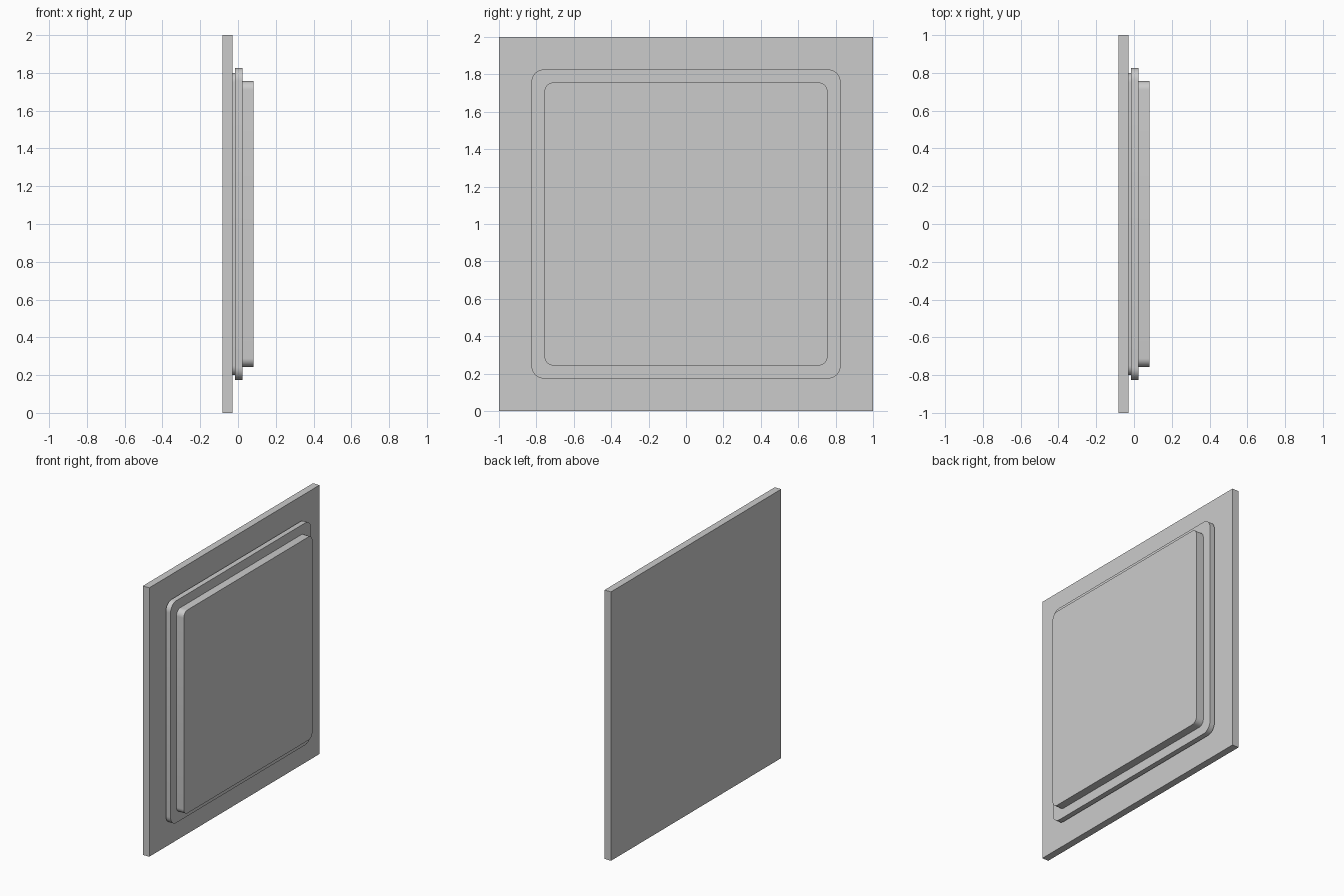
import bpy, bmesh
from math import sin, cos, pi

if "Cube" in bpy.data.objects:
    bpy.data.objects.remove(bpy.data.objects["Cube"])


def slab(name, x0, x1, half, radius=0.0, steps=8):
    """Square slab facing +x, centred on z = 1, with optional rounded corners."""
    c = half - radius
    points = []
    for k, (sy, sz) in enumerate([(1, 1), (-1, 1), (-1, -1), (1, -1)]):
        for i in range(steps + 1 if radius else 1):
            a = k * pi / 2 + i / steps * pi / 2
            points.append((sy * c + radius * cos(a), 1 + sz * c + radius * sin(a)))
    bm = bmesh.new()
    back = bm.faces.new([bm.verts.new((x0, y, z)) for y, z in points])
    new = bmesh.ops.extrude_face_region(bm, geom=[back], use_keep_orig=True)["geom"]
    moved = [v for v in new if isinstance(v, bmesh.types.BMVert)]
    bmesh.ops.translate(bm, verts=moved, vec=(x1 - x0, 0, 0))
    bmesh.ops.recalc_face_normals(bm, faces=bm.faces)
    mesh = bpy.data.meshes.new(name)
    bm.to_mesh(mesh)
    bm.free()
    obj = bpy.data.objects.new(name, mesh)
    bpy.context.collection.objects.link(obj)
    bpy.context.view_layer.objects.active = obj
    obj.select_set(True)
    bpy.ops.object.shade_smooth_by_angle(angle=pi / 6)
    obj.select_set(False)


# Square wall plate at the back
slab("back_plate", -0.083, -0.03, 1.0)
# Recessed neck leaving a shadow gap behind the flange
slab("neck", -0.03, -0.016, 0.80, 0.05)
# Rounded flange
slab("flange", -0.016, 0.023, 0.826, 0.067)
# Raised front panel
slab("front_panel", 0.023, 0.083, 0.756, 0.045)
